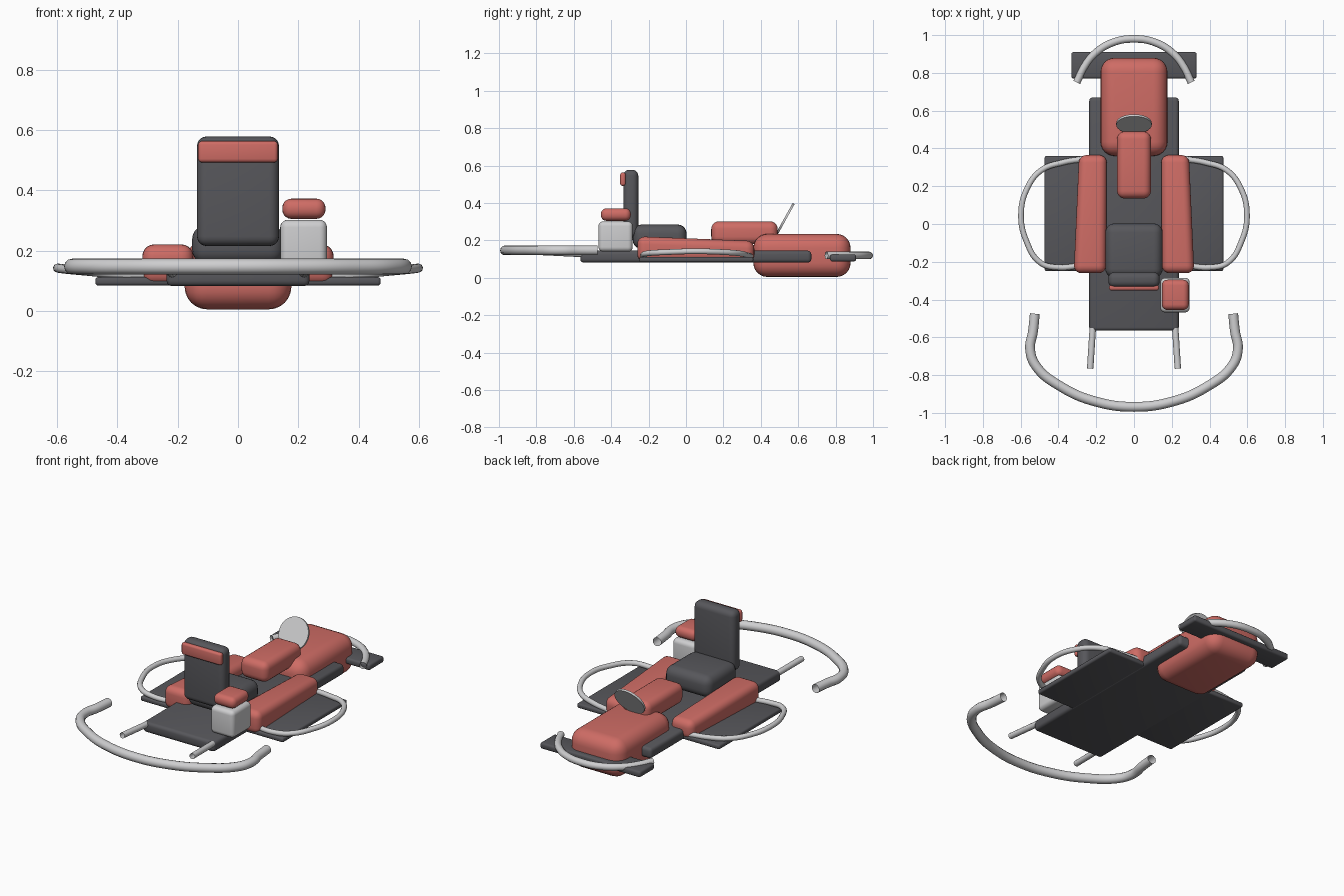
import bpy, math

if "Cube" in bpy.data.objects:
    bpy.data.objects.remove(bpy.data.objects["Cube"])


def material(name, rgb):
    m = bpy.data.materials.new(name)
    m.diffuse_color = (*rgb, 1)
    m.use_nodes = True
    m.node_tree.nodes["Principled BSDF"].inputs["Base Color"].default_value = m.diffuse_color
    return m


RED = material("coral_red", (0.62, 0.15, 0.13))
GREY = material("light_grey", (0.62, 0.62, 0.63))
DARK = material("charcoal", (0.095, 0.095, 0.105))


def smooth(o, angle=40):
    bpy.ops.object.select_all(action='DESELECT')
    o.select_set(True)
    bpy.context.view_layer.objects.active = o
    bpy.ops.object.shade_smooth_by_angle(angle=math.radians(angle))


def box(name, x, y, z, mat, bevel, segs=5, shape=None):
    """Rounded box given by its extents; shape edits the corners before rounding."""
    bpy.ops.mesh.primitive_cube_add(size=1)
    o = bpy.context.object
    o.name = name
    for v in o.data.vertices:
        p = [(r[0] + r[1]) / 2 + c * (r[1] - r[0]) for r, c in zip((x, y, z), v.co)]
        v.co = shape(*p) if shape else p
    o.data.materials.append(mat)
    b = o.modifiers.new("rounding", 'BEVEL')
    b.width, b.segments = bevel, segs
    bpy.ops.object.modifier_apply(modifier=b.name)
    smooth(o)
    return o


def tube(name, points, radius, mat=GREY, cap=False):
    """Round pipe through the given points."""
    cu = bpy.data.curves.new(name, 'CURVE')
    cu.dimensions = '3D'
    cu.bevel_depth, cu.bevel_resolution = radius, 4
    cu.use_fill_caps = cap
    cu.resolution_u = 8
    s = cu.splines.new('BEZIER')
    s.bezier_points.add(len(points) - 1)
    for bp, p in zip(s.bezier_points, points):
        bp.co = p
        bp.handle_left_type = bp.handle_right_type = 'AUTO'
    cu.materials.append(mat)
    o = bpy.data.objects.new(name, cu)
    bpy.context.collection.objects.link(o)
    bpy.ops.object.select_all(action='DESELECT')
    o.select_set(True)
    bpy.context.view_layer.objects.active = o
    bpy.ops.object.convert(target='MESH')
    smooth(bpy.context.object)


def mirrored(half):
    """Complete a path whose last point lies on the centre line."""
    return half + [(-x, y, z) for x, y, z in half[-2::-1]]


# Floor and nose
box("floor", (-0.237, 0.237), (-0.565, 0.67), (0.082, 0.145), DARK, 0.018, 3)
box("nose", (-0.177, 0.177), (0.36, 0.88), (0.005, 0.235), RED, 0.075, 6)
box("rear_plate", (-0.332, 0.332), (0.77, 0.91), (0.088, 0.125), DARK, 0.012, 3)

# Steering column pod and tilted disc
box("steering_pod", (-0.09, 0.09), (0.135, 0.49), (0.18, 0.302), RED, 0.04)
bpy.ops.mesh.primitive_cylinder_add(vertices=32, radius=0.094, depth=0.012,
                                    location=(0, 0.53, 0.315),
                                    rotation=(math.radians(61), 0, 0))
disc = bpy.context.object
disc.name = "steering_disc"
disc.data.materials.append(GREY)
smooth(disc)

# Seat
box("seat", (-0.152, 0.152), (-0.285, 0.003), (0.155, 0.285), DARK, 0.048)
box("backrest", (-0.136, 0.136), (-0.335, -0.255), (0.215, 0.578), DARK, 0.032)
box("headrest_strip", (-0.132, 0.132), (-0.352, -0.322), (0.492, 0.563), RED, 0.012, 3)

# Engine block beside the seat
box("engine", (0.14, 0.295), (-0.468, -0.285), (0.14, 0.302), GREY, 0.025)
box("engine_cap", (0.147, 0.29), (-0.455, -0.295), (0.305, 0.372), RED, 0.03)

for side, s in (("right", 1), ("left", -1)):
    # Outer panels
    box(side + "_panel", sorted((s * 0.20, s * 0.473)), (-0.25, 0.36),
        (0.084, 0.112), DARK, 0.01, 3)

    # Side pods, narrower and lower towards the rear
    def taper(x, y, z):
        if y > 0:
            x = x - s * 0.028 if abs(x) > 0.2 else x - s * 0.004
            z = z - 0.025 if z > 0.15 else z
        return x, y, z
    box(side + "_pod", sorted((s * 0.148, s * 0.319)), (-0.26, 0.365),
        (0.085, 0.222), RED, 0.04, 5, taper)

    # Side hoops, rising outwards
    hoop = [(0.26, 0.345, 0.117), (0.38, 0.325, 0.122), (0.49, 0.285, 0.131),
            (0.565, 0.19, 0.138), (0.598, 0.05, 0.142), (0.57, -0.09, 0.138),
            (0.495, -0.205, 0.131), (0.40, -0.23, 0.122), (0.26, -0.215, 0.117)]
    tube(side + "_hoop", [(s * x, y, z) for x, y, z in hoop], 0.015)

    # Front struts
    tube(side + "_front_strut", [(s * 0.215, -0.50, 0.125), (s * 0.232, -0.765, 0.138)], 0.017)

# Front and rear bumpers
tube("front_bumper", mirrored([(0.525, -0.475, 0.147), (0.535, -0.57, 0.147),
                               (0.55, -0.66, 0.147), (0.52, -0.75, 0.147),
                               (0.38, -0.865, 0.147), (0.20, -0.941, 0.147),
                               (0, -0.968, 0.147)]), 0.026)
tube("rear_bumper", mirrored([(0.303, 0.75, 0.12), (0.265, 0.83, 0.12),
                              (0.21, 0.90, 0.12), (0.115, 0.96, 0.12),
                              (0, 0.98, 0.12)]), 0.02)
